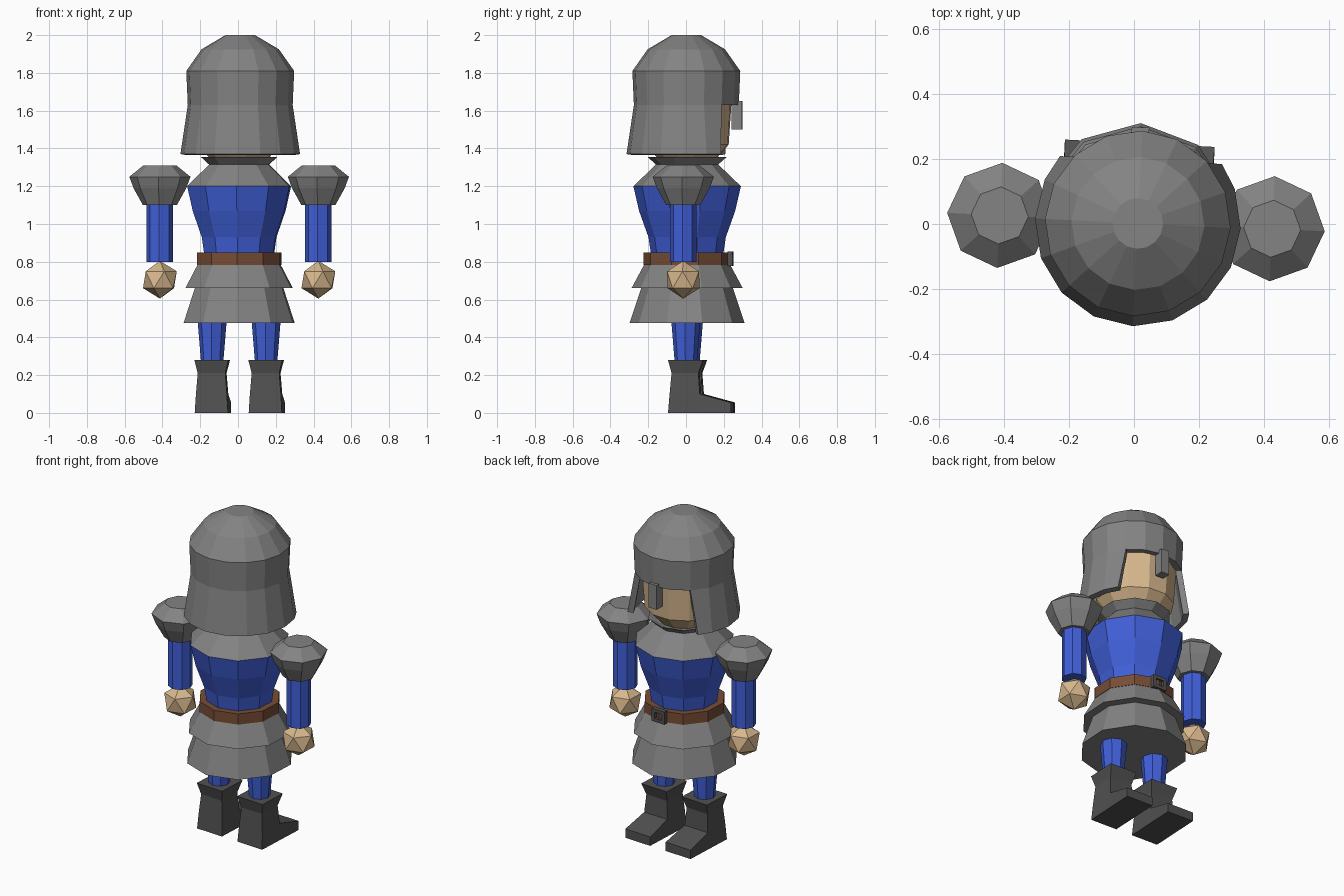
import bpy, bmesh, math
from mathutils import Matrix, Vector

if "Cube" in bpy.data.objects:
    bpy.data.objects.remove(bpy.data.objects["Cube"])

# whole figure is turned slightly about z (it faces +y)
TURN = Matrix.Translation((0.006, 0.006, 0)) @ Matrix.Rotation(math.radians(-2.8), 4, 'Z')


def material(name, r, g, b):
    m = bpy.data.materials.new(name)
    m.diffuse_color = (*[(c / 255) ** 2.2 for c in (r, g, b)], 1)
    m.use_nodes = True
    m.node_tree.nodes["Principled BSDF"].inputs["Base Color"].default_value = m.diffuse_color
    return m


STEEL = material("steel grey", 130, 130, 130)
BOOT = material("dark grey", 82, 82, 82)
BLUE = material("blue cloth", 66, 95, 214)
SKIN = material("skin tan", 214, 182, 140)
LEATHER = material("brown leather", 118, 78, 56)


def finish(bm, name, mat, loc=(0, 0, 0)):
    bmesh.ops.recalc_face_normals(bm, faces=bm.faces)
    bm.transform(TURN @ Matrix.Translation(loc))
    me = bpy.data.meshes.new(name)
    bm.to_mesh(me)
    bm.free()
    me.materials.append(mat)
    ob = bpy.data.objects.new(name, me)
    bpy.context.collection.objects.link(ob)
    return ob


def lathe(profile, sides, start=90):
    """Rings of (radius, z) joined by quads; returns bmesh and rings."""
    bm = bmesh.new()
    rings = []
    for r, z in profile:
        ring = []
        for i in range(sides):
            a = math.radians(start) + 2 * math.pi * i / sides
            ring.append(bm.verts.new((r * math.cos(a), r * math.sin(a), z)))
        rings.append(ring)
    for lo, hi in zip(rings, rings[1:]):
        for i in range(sides):
            j = (i + 1) % sides
            bm.faces.new((lo[i], lo[j], hi[j], hi[i]))
    return bm, rings


def turned(name, mat, profile, sides, loc=(0, 0, 0), start=90):
    bm, rings = lathe(profile, sides, start)
    bm.faces.new(rings[0])
    bm.faces.new(rings[-1])
    return finish(bm, name, mat, loc)


def box(name, mat, lo, hi):
    bm = bmesh.new()
    bmesh.ops.create_cube(bm, size=1)
    for v in bm.verts:
        v.co = [lo[k] if v.co[k] < 0 else hi[k] for k in range(3)]
    return finish(bm, name, mat)


# torso, belt, two-tier skirt, collar
turned("torso", BLUE, [(.19, .83), (.205, .93), (.255, 1.07), (.285, 1.2), (.2, 1.25)], 10)
turned("belt", LEATHER, [(.232, .782), (.232, .848)], 10)
turned("upper_skirt", STEEL, [(.295, .66), (.225, .79)], 10)
turned("lower_skirt", STEEL, [(.305, .475), (.24, .67)], 10)
turned("collar", STEEL, [(.285, 1.2), (.165, 1.315), (.21, 1.355), (.16, 1.335)], 10)

# belt buckle: frame of four bars
for i, (x0, x1, z0, z1) in enumerate([(-.045, .045, .835, .855), (-.045, .045, .777, .797),
                                      (-.045, -.025, .797, .835), (.025, .045, .797, .835)]):
    box(f"buckle_bar_{i}", BOOT, (x0, .215, z0), (x1, .243, z1))

# head
turned("head", SKIN, [(.13, 1.32), (.17, 1.36), (.225, 1.42), (.24, 1.64), (.2, 1.8)], 12, start=75)

# helmet: domed shell with the face opening removed
bm, rings = lathe([(.317, 1.37), (.278, 1.63), (.286, 1.81), (.205, 1.925), (.078, 2.0)], 16)
bm.faces.new(rings[-1])
for v, a in ((rings[0][2], 142), (rings[0][-2], 38)):
    v.co.x, v.co.y = .317 * math.cos(math.radians(a)), .317 * math.sin(math.radians(a))
opening = [f for f in bm.faces
           if f.calc_center_median().z < 1.6 and f.calc_center_median().y > .19
           and abs(f.calc_center_median().x) < .21]
bmesh.ops.delete(bm, geom=opening, context='FACES')
helmet = finish(bm, "helmet", STEEL, (.006, -.004, 0))
shell = helmet.modifiers.new("thickness", 'SOLIDIFY')
shell.thickness = .035
shell.offset = -1
box("nose_guard", STEEL, (-.027, .237, 1.5), (.027, .292, 1.65))

for side, s in (("left", -1), ("right", 1)):
    x = s * .42
    # shoulder guard, sleeve, fist
    turned(side + "_shoulder", STEEL,
           [(.09, 1.1), (.14, 1.19), (.162, 1.25), (.088, 1.31)], 8, (x, 0, 0))
    turned(side + "_arm", BLUE, [(.07, .8), (.07, 1.13)], 8, (x, 0, 0))
    bm = bmesh.new()
    bmesh.ops.create_icosphere(bm, subdivisions=1, radius=.1)
    finish(bm, side + "_hand", SKIN, (x, 0, .705))

    # leg and boot
    turned(side + "_leg", BLUE, [(.055, .15), (.06, .28), (.078, .5)], 8, (s * .143, 0, 0))
    bm = bmesh.new()
    rings = []
    for z, w, y0, y1 in [(0, .088, -.09, .085), (.1, .082, -.082, .078),
                         (.21, .073, -.072, .07), (.28, .09, -.09, .095)]:
        rings.append([bm.verts.new(c) for c in
                      ((-w, y0, z), (w, y0, z), (w, y1, z), (-w, y1, z))])
    toe = [bm.verts.new(c) for c in
           ((.088, .243, 0), (-.088, .243, 0), (-.088, .243, .055), (.088, .243, .055))]
    for k, (lo, hi) in enumerate(zip(rings, rings[1:])):
        for i in range(4):
            if k == 0 and i == 2:
                continue  # toe grows from here
            j = (i + 1) % 4
            bm.faces.new((lo[i], lo[j], hi[j], hi[i]))
    root = [rings[0][2], rings[0][3], rings[1][3], rings[1][2]]
    for i in range(4):
        j = (i + 1) % 4
        bm.faces.new((root[i], root[j], toe[j], toe[i]))
    bm.faces.new(toe)
    bm.faces.new(rings[0])
    bm.faces.new(rings[-1])
    finish(bm, side + "_boot", BOOT, (s * .143, 0, 0))
